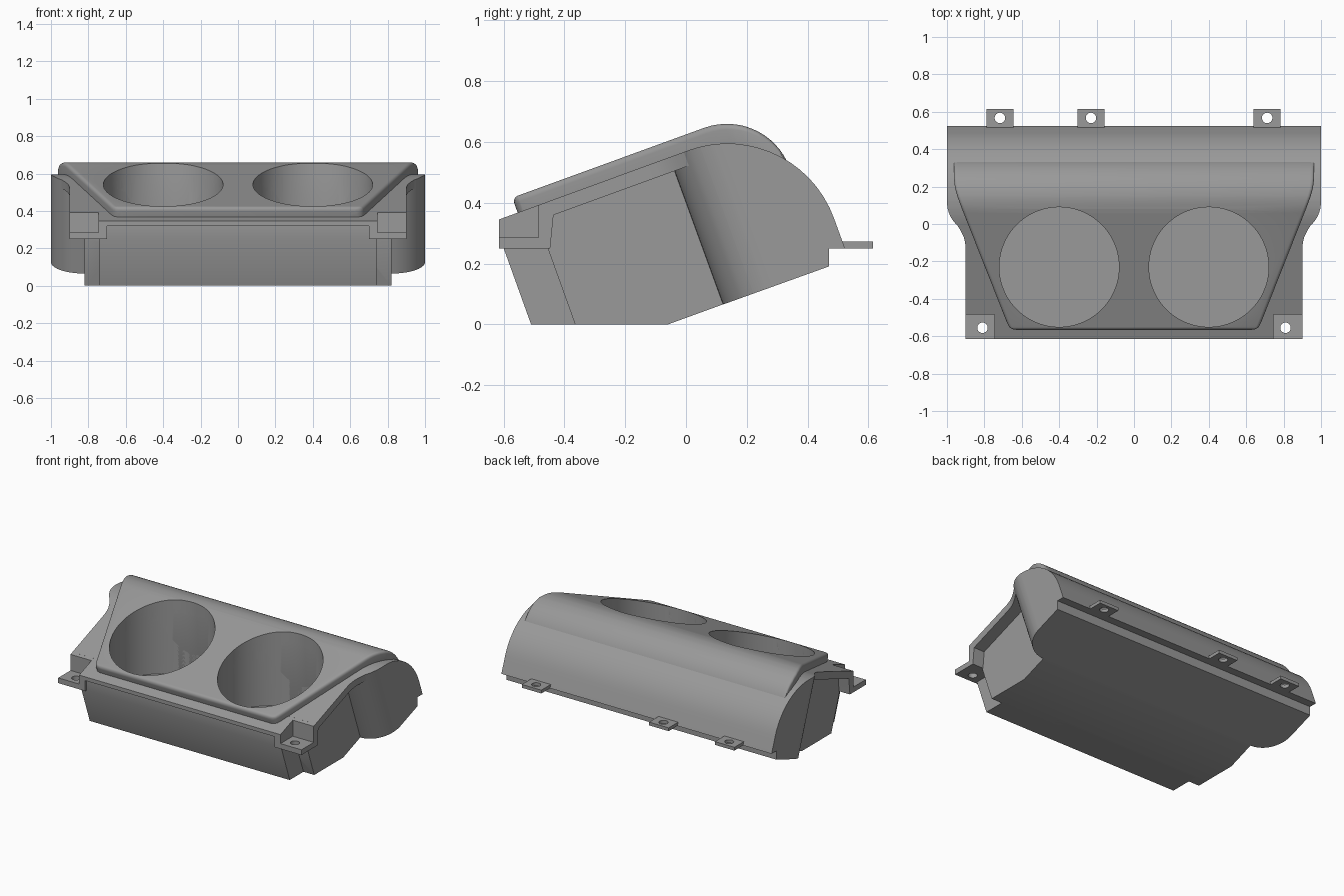
import bpy, bmesh, math
from mathutils import Vector

if "Cube" in bpy.data.objects:
    bpy.data.objects.remove(bpy.data.objects["Cube"])

TILT = math.radians(20)
S, C = math.sin(TILT), math.cos(TILT)

grey = bpy.data.materials.new("grey_plastic")
grey.diffuse_color = (0.32, 0.32, 0.32, 1)
grey.use_nodes = True
grey.node_tree.nodes["Principled BSDF"].inputs["Base Color"].default_value = grey.diffuse_color


def make(name, bm):
    """Turn a bmesh into a grey object."""
    bmesh.ops.recalc_face_normals(bm, faces=bm.faces)
    mesh = bpy.data.meshes.new(name)
    bm.to_mesh(mesh)
    bm.free()
    mesh.materials.append(grey)
    ob = bpy.data.objects.new(name, mesh)
    bpy.context.collection.objects.link(ob)
    return ob


def prism(name, profile, x0, x1):
    """Extrude a (y, z) profile from x0 to x1."""
    bm = bmesh.new()
    a = [bm.verts.new((x0, y, z)) for y, z in profile]
    b = [bm.verts.new((x1, y, z)) for y, z in profile]
    n = len(profile)
    bm.faces.new(a)
    bm.faces.new(b[::-1])
    for i in range(n):
        bm.faces.new((a[i], b[i], b[(i + 1) % n], a[(i + 1) % n]))
    return make(name, bm)


def box(name, x0, x1, y0, y1, z0, z1):
    return prism(name, [(y0, z0), (y1, z0), (y1, z1), (y0, z1)], x0, x1)


def loft(name, rows):
    """Loft mirrored sections along the tilted axis; row = (u, [(x, v) from bottom to top])."""
    bm = bmesh.new()
    rings = []
    for u, half in rows:
        pts = half + [(-x, v) for x, v in reversed(half)]
        rings.append([bm.verts.new((x, u * C - v * S, u * S + v * C)) for x, v in pts])
    n = len(rings[0])
    for a, b in zip(rings, rings[1:]):
        for i in range(n):
            bm.faces.new((a[i], a[(i + 1) % n], b[(i + 1) % n], b[i]))
    bm.faces.new(rings[0])
    bm.faces.new(rings[-1][::-1])
    return make(name, bm)


def cylinders(name, spots, r, z0, z1, seg):
    """Vertical cylinders used as hidden cutters."""
    bm = bmesh.new()
    for x, y in spots:
        res = bmesh.ops.create_cone(bm, cap_ends=True, segments=seg, radius1=r, radius2=r, depth=z1 - z0)
        bmesh.ops.translate(bm, verts=res["verts"], vec=Vector((x, y, (z0 + z1) / 2)))
    ob = make(name, bm)
    ob.hide_render = True
    ob.hide_viewport = False
    return ob


def cut(ob, cutter):
    mod = ob.modifiers.new("cut", 'BOOLEAN')
    mod.operation = 'DIFFERENCE'
    mod.solver = 'EXACT'
    mod.object = cutter
    bpy.context.view_layer.objects.active = ob
    bpy.ops.object.modifier_apply(modifier=mod.name)


def interp(x, pts):
    for (a, va), (b, vb) in zip(pts, pts[1:]):
        if x <= b:
            return va + (vb - va) * max(0, (x - a)) / (b - a)
    return pts[-1][1]


def top_z(y):
    return 0.569 + 0.364 * y


parts, drilled = [], []

# Lower housing: wide middle and narrower front
drilled.append(prism("housing_middle", [
    (-0.365, 0), (-0.058, 0), (0.17, 0.083), (0.02, 0.5), (-0.06, 0.531),
    (-0.455, 0.387), (-0.455, 0.25)], -0.82, 0.82))
drilled.append(prism("housing_front", [
    (-0.51, 0), (-0.30, 0), (-0.30, 0.44), (-0.60, 0.334), (-0.60, 0.25)], -0.74, 0.74))

# Front lip between the corner brackets
drilled.append(prism("front_lip", [
    (-0.615, 0.32), (-0.59, 0.32), (-0.30, 0.40), (-0.30, top_z(-0.30)),
    (-0.615, top_z(-0.615))], -0.745, 0.745))

# Sloped top flange flaring into the rear bulge
flare = [(-0.30, 0.9), (0.06, 0.9), (0.09, 0.903), (0.12, 0.91), (0.155, 0.926), (0.19, 0.946)]
drilled.append(loft("top_flange", [(u, [(x, 0.487), (x, 0.535)]) for u, x in flare]))

# Rear bulge with rounded ends and a quarter-round back
R, UC, VC = 0.373, 0.204, 0.162
steps = [math.radians(a) for a in range(0, 91, 6)]
us = {round(0.317 - 0.18 * math.cos(t), 4) for t in steps}
us |= {round(UC + R * math.sin(t), 4) for t in steps} | {0.507, 0.527}
rows = []
for u in sorted(us):
    x = 1.0 if u >= 0.317 else 0.82 + math.sqrt(max(0, 0.18 ** 2 - (0.317 - u) ** 2))
    top = VC + math.sqrt(max(0, R * R - max(0, u - UC) ** 2))
    low = interp(u, [(0, 0.02), (0.507, 0.018), (0.527, 0.074), (0.577, 0.056)])
    rows.append((u, [(x, low), (x, top)]))
drilled.append(loft("rear_bulge", rows))

# Raised face plate with a rounded rim, curving down at the back
side = [(-0.395, 0.635), (-0.389, 0.655), (-0.378, 0.668), (-0.36, 0.677), (-0.326, 0.69),
        (0.36, 0.945), (0.40, 0.957), (0.44, 0.963), (0.5, 0.963)]
us = {round(0.277 + 0.22 * math.sin(t), 4) for t in steps}
us |= {u for u, _ in side[:-1]} | {-0.393, -0.384, -0.375}
rim, rows = 0.02, []
for u in sorted(us):
    x = interp(u, side)
    h = 0.367 + math.sqrt(max(0, 0.22 ** 2 - max(0, u - 0.277) ** 2))
    k = max(0, (-0.375 - u) / rim)
    h -= rim * (1 - math.sqrt(max(0, 1 - k * k)))
    rows.append((u, [(x, min(0.5, h - 0.08)), (x, h - rim), (x - 0.002, h - 0.012),
                     (x - 0.006, h - 0.006), (x - 0.012, h - 0.002), (x - rim, h)]))
drilled.append(loft("face_plate", rows))

# Two round wells
wells = cylinders("well_cutter", [(-0.4, -0.23), (0.4, -0.23)], 0.32, 0.15, 1.0, 96)
for ob in drilled:
    cut(ob, wells)
parts += drilled

# Front corner brackets, each with a pocket and a screw tab
front_holes = cylinders("front_hole_cutter", [(-0.81, -0.555), (0.81, -0.555)], 0.028, 0.1, 0.6, 32)
for s, tag in ((-1, "left"), (1, "right")):
    parts.append(prism("bracket_back_" + tag, [
        (-0.485, 0.25), (-0.447, 0.25), (-0.435, 0.37), (-0.43, top_z(-0.43)),
        (-0.485, top_z(-0.485))], *sorted((s * 0.70, s * 0.9))))
    parts.append(prism("bracket_wall_" + tag, [
        (-0.615, 0.25), (-0.47, 0.25), (-0.47, top_z(-0.47)),
        (-0.615, top_z(-0.615))], *sorted((s * 0.70, s * 0.745))))
    tab = box("front_tab_" + tag, *sorted((s * 0.72, s * 0.9)), -0.615, -0.475, 0.25, 0.285)
    cut(tab, front_holes)
    parts.append(tab)

# Rear screw tabs
xs = (-0.717, -0.23, 0.712)
rear_holes = cylinders("rear_hole_cutter", [(x, 0.567) for x in xs], 0.028, 0.1, 0.5, 32)
for i, x in enumerate(xs):
    tab = box(f"rear_tab_{i + 1}", x - 0.072, x + 0.072, 0.48, 0.615, 0.25, 0.272)
    cut(tab, rear_holes)
    parts.append(tab)

# Remove the cutters and smooth the curved faces
for ob in (wells, front_holes, rear_holes):
    bpy.data.objects.remove(ob)
bpy.ops.object.select_all(action='DESELECT')
for ob in parts:
    ob.select_set(True)
bpy.context.view_layer.objects.active = parts[0]
bpy.ops.object.shade_smooth_by_angle(angle=math.radians(30))
